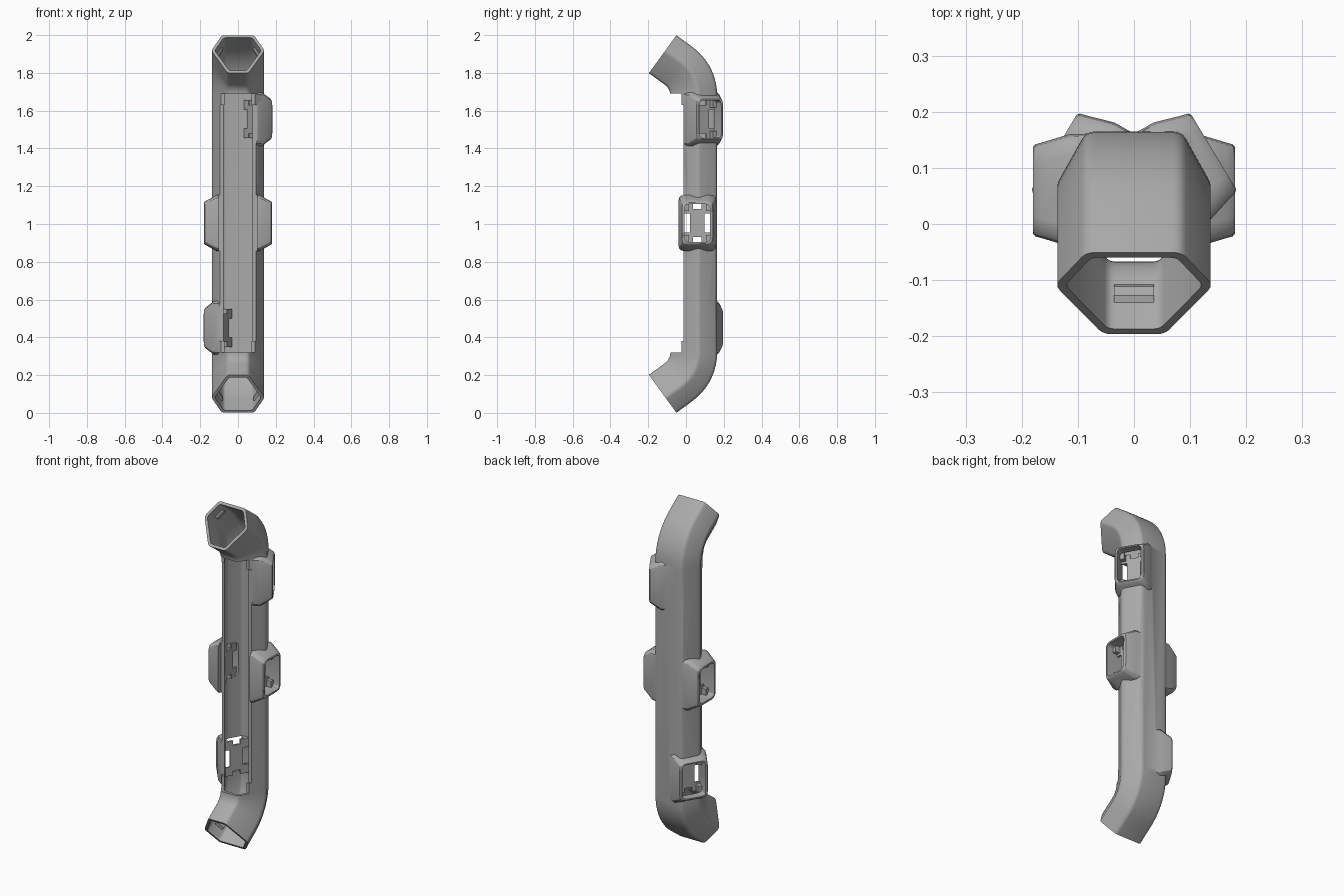
import bpy, bmesh
from math import sin, cos, radians
from mathutils import Vector

cube = bpy.data.objects.get("Cube")
if cube:
    bpy.data.objects.remove(cube, do_unlink=True)

grey = bpy.data.materials.new("plain grey")
grey.use_nodes = True
grey.diffuse_color = (0.4, 0.4, 0.4, 1)
grey.node_tree.nodes["Principled BSDF"].inputs["Base Color"].default_value = (0.4, 0.4, 0.4, 1)


def loft(name, rings):
    """Skin a list of equal closed rings and cap both ends."""
    bm = bmesh.new()
    rows = [[bm.verts.new(p) for p in ring] for ring in rings]
    n = len(rows[0])
    for a, b in zip(rows, rows[1:]):
        for i in range(n):
            j = (i + 1) % n
            bm.faces.new((a[i], a[j], b[j], b[i]))
    bm.faces.new(rows[0])
    bm.faces.new(rows[-1])
    bmesh.ops.recalc_face_normals(bm, faces=bm.faces)
    mesh = bpy.data.meshes.new(name)
    bm.to_mesh(mesh)
    bm.free()
    mesh.materials.append(grey)
    obj = bpy.data.objects.new(name, mesh)
    bpy.context.collection.objects.link(obj)
    return obj


def rounded(points, r, steps=3):
    """Round every corner of a 2D outline."""
    pts = [Vector(p) for p in points]
    out = []
    for i, p in enumerate(pts):
        a = p + (pts[i - 1] - p).normalized() * r
        b = p + (pts[(i + 1) % len(pts)] - p).normalized() * r
        for k in range(steps + 1):
            t = k / steps
            out.append(a * (1 - t) ** 2 + p * 2 * t * (1 - t) + b * t * t)
    return out


def rect(w, h):
    return [(-w, -h), (w, -h), (w, h), (-w, h)]


def box(name, lo, hi):
    c = [(lo[0], lo[1]), (hi[0], lo[1]), (hi[0], hi[1]), (lo[0], hi[1])]
    return loft(name, [[(x, y, z) for x, y in c] for z in (lo[2], hi[2])])


def boolean(target, tool, operation):
    mod = target.modifiers.new("cut", "BOOLEAN")
    mod.operation = operation
    mod.solver = "EXACT"
    mod.object = tool
    bpy.context.view_layer.objects.active = target
    with bpy.context.temp_override(object=target, active_object=target):
        bpy.ops.object.modifier_apply(modifier=mod.name)
    bpy.data.objects.remove(tool, do_unlink=True)


# Path of the tube: straight middle, one bend and a short straight neck per end
PIVOT_Y, BEND_Z, BEND, NECK = -0.154, 1.68, radians(54), 0.104


def on_path(x, v, angle, d, end=1):
    r = v - PIVOT_Y
    y = PIVOT_Y + r * cos(angle) - d * sin(angle)
    z = BEND_Z + r * sin(angle) + d * cos(angle)
    return (x, y, z if end > 0 else 2 - z)


def tube(name, half_outline, r, neck):
    outline = half_outline + [(-x, v) for x, v in reversed(half_outline)]
    outline = rounded(outline, r)
    stations = [(BEND * i / 9, 0) for i in range(10)] + [(BEND, neck)]
    rings = [[on_path(x, v, a, d, -1) for x, v in outline] for a, d in reversed(stations)]
    rings += [[on_path(x, v, a, d) for x, v in outline] for a, d in stations]
    return loft(name, rings)


body = tube("curved_handle_shell", [(0.085, 0.165), (0.141, 0.065), (0.055, -0.083)], 0.016, NECK)
bore = tube("bore", [(0.076, 0.149), (0.123, 0.065), (0.046, -0.067)], 0.012, NECK + 0.03)

# Socket pods: side, name, facing angle, offset along the face, height
pods = [(1, "left_middle", 0, 0.06, 1.005), (-1, "right_middle", 0, 0.06, 1.005),
        (1, "left_upper", radians(31), 0.037, 1.555), (-1, "right_lower", radians(31), 0.037, 0.45)]


def on_pod(pod, n, t, h):
    side, _, a, offset, z = pod
    t += offset
    return (side * (n * cos(a) - t * sin(a)), n * sin(a) + t * cos(a), z + h)


def pod_loft(pod, name, levels, r):
    return loft(name, [[on_pod(pod, n, t, h) for t, h in rounded(rect(w, hh), r)]
                       for n, w, hh in levels])


for pod in pods:
    flare = [(0.05, 0.102, 0.152), (0.115, 0.1, 0.148), (0.165, 0.085, 0.12),
             (0.176, 0.082, 0.114), (0.18, 0.077, 0.109)]
    if pod[2]:
        flare = [(n + 0.008 if n > 0.1 else n, w, h * 0.95 + 0.003) for n, w, h in flare]
    boolean(body, pod_loft(pod, "pod", flare, 0.035), "UNION")

# Hollow the tube, open its front and bore the sockets
boolean(body, bore, "DIFFERENCE")
boolean(body, box("front_opening", (-0.102, -0.3, 0.32), (0.102, -0.024, 1.69)), "DIFFERENCE")
boolean(body, box("front_recess", (-0.102, -0.3, 0.38), (0.102, -0.013, 1.63)), "DIFFERENCE")
for pod in pods:
    boolean(body, pod_loft(pod, "socket", [(0.06, 0.068, 0.1), (0.25, 0.068, 0.1)], 0.025), "DIFFERENCE")

# Notched mounting plate and corner brackets inside each socket
quarter = [(0.022, 0.075), (0.022, 0.101), (0.069, 0.101), (0.069, 0.05), (0.038, 0.05)]
back = quarter[::-1]
notched = (quarter + [(t, -h) for t, h in back] + [(-t, -h) for t, h in quarter]
           + [(-t, h) for t, h in back])
for pod in pods:
    loft(pod[1] + "_mounting_plate",
         [[on_pod(pod, n, t, h) for t, h in notched] for n in (0.1, 0.11)])
    for i, (st, sh) in enumerate(rect(1, 1)):
        corner = [(st * (0.057 + t), sh * (0.082 + h)) for t, h in rect(0.012, 0.019)]
        loft(f"{pod[1]}_corner_bracket_{i + 1}",
             [[on_pod(pod, n, t, h) for t, h in corner] for n in (0.1, 0.14)])

# Catch ridges inside both mouths: one on the front wall, two on the back slopes
walls = [("front", Vector((0, -0.068)), Vector((1, 0)), 0.036)]
for s, label in ((1, "left"), (-1, "right")):
    walls.append((label, Vector((s * 0.1, 0.107)), Vector((s * 0.49, -0.87)), 0.028))
for end, place in ((1, "upper"), (-1, "lower")):
    for label, mid, along, half in walls:
        inward = Vector((-along.y, along.x))
        if inward.dot(Vector((0, 0.05)) - mid) < 0:
            inward.negate()
        rings = []
        for d, lift in ((0.006, 0.001), (0.016, 0.009), (0.036, 0.009), (0.046, 0.001)):
            pts = [mid + along * u * half + inward * w
                   for u, w in ((-1, -0.004), (1, -0.004), (1, lift), (-1, lift))]
            rings.append([on_path(p.x, p.y, BEND, d, end) for p in pts])
        loft(f"{place}_{label}_catch_ridge", rings)

# Smooth the curved shell while keeping its edges sharp
bpy.ops.object.select_all(action="DESELECT")
body.select_set(True)
bpy.context.view_layer.objects.active = body
bpy.ops.object.shade_smooth_by_angle(angle=radians(30))
